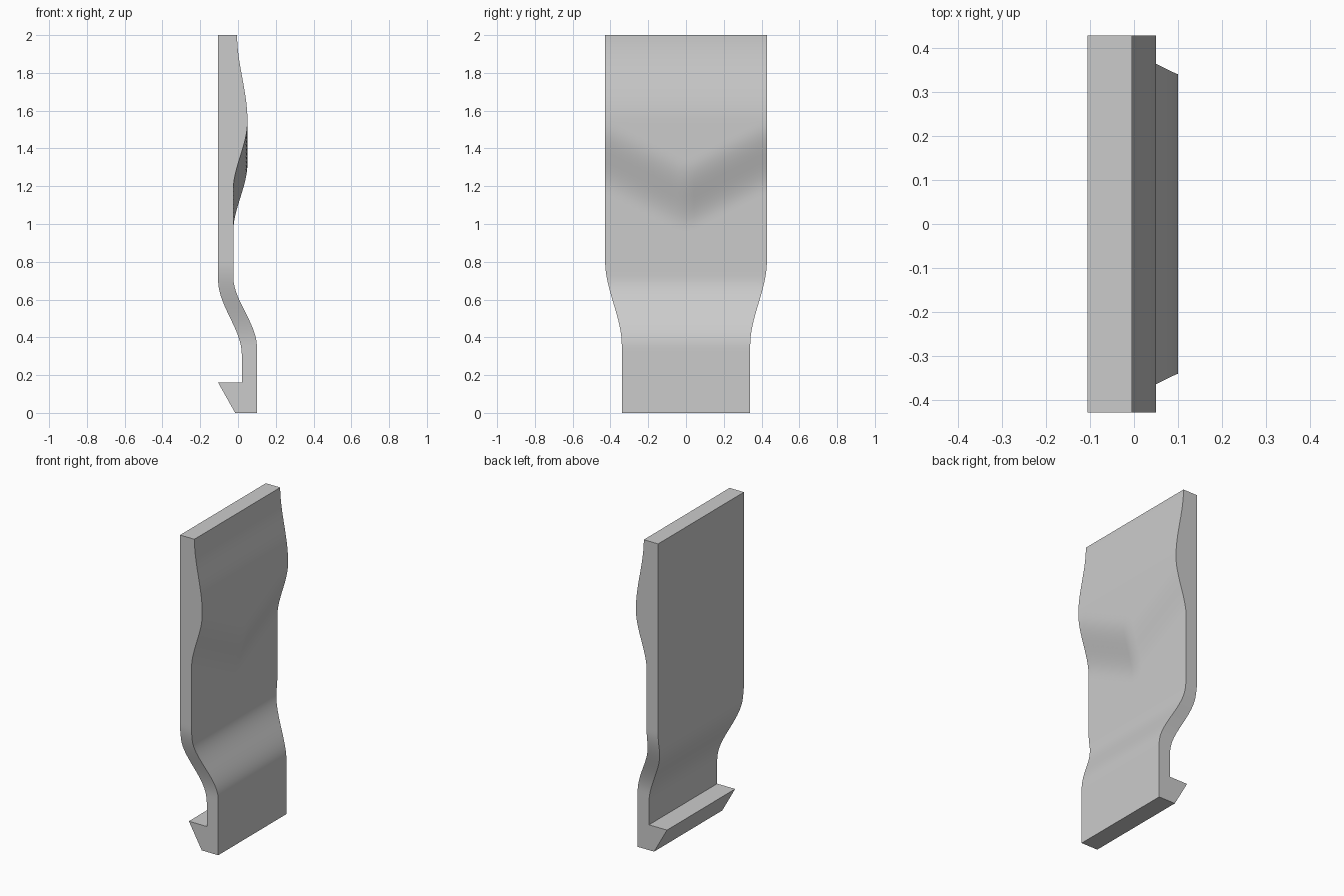
import bpy
import bmesh
import math

if "Cube" in bpy.data.objects:
    bpy.data.objects.remove(bpy.data.objects["Cube"])


def ease(z, low, high):
    """Smooth 0..1 ramp between two heights."""
    t = min(max((z - low) / (high - low), 0), 1)
    return t * t * (3 - 2 * t)


def half_width(z):
    return 0.34 + 0.088 * ease(z, 0.36, 0.8)


def back_x(z):
    return 0.02 - 0.125 * ease(z, 0.31, 0.7)


def front_x(z, u):
    # Offset foot, then a swelling whose lower edge forms a V
    drop = 0.22 * (1 - abs(u))
    foot = 0.1 - 0.125 * ease(z, 0.35, 0.72)
    swell = 0.075 * ease(z, 1.18 - drop, 1.54 - drop)
    return foot + swell - 0.055 * ease(z, 1.55, 2)


# Rows: back x, back z, front z; the first three make the hook
rows = [(-0.015, 0, 0), (-0.105, 0.16, 0.1), (0.02, 0.16, 0.16)]
steps = 84
for i in range(1, steps + 1):
    z = 0.16 + 1.84 * i / steps
    rows.append((back_x(z), z, z))

half_columns = 10
columns = [i / half_columns for i in range(-half_columns, half_columns + 1)]

bm = bmesh.new()
front, back = [], []
for bx, bz, fz in rows:
    front.append([bm.verts.new((front_x(fz, u), u * half_width(fz), fz)) for u in columns])
    back.append([bm.verts.new((bx, u * half_width(bz), bz)) for u in columns])

# Broad faces
for grid in (front, back):
    for a, b in zip(grid, grid[1:]):
        for j in range(len(columns) - 1):
            bm.faces.new((a[j], a[j + 1], b[j + 1], b[j]))

# Narrow sides
for j in (0, -1):
    for i in range(len(rows) - 1):
        bm.faces.new((front[i][j], front[i + 1][j], back[i + 1][j], back[i][j]))

# Top and bottom ends
for i in (0, -1):
    for j in range(len(columns) - 1):
        bm.faces.new((front[i][j], front[i][j + 1], back[i][j + 1], back[i][j]))

bmesh.ops.recalc_face_normals(bm, faces=bm.faces[:])
mesh = bpy.data.meshes.new("clip_panel")
bm.to_mesh(mesh)
bm.free()

# Plain grey finish
grey = bpy.data.materials.new("light grey")
grey.use_nodes = True
colour = (0.6, 0.6, 0.6, 1)
grey.diffuse_color = colour
grey.node_tree.nodes["Principled BSDF"].inputs["Base Color"].default_value = colour
mesh.materials.append(grey)

panel = bpy.data.objects.new("clip_panel", mesh)
bpy.context.collection.objects.link(panel)
bpy.ops.object.select_all(action="DESELECT")
panel.select_set(True)
bpy.context.view_layer.objects.active = panel
bpy.ops.object.shade_smooth_by_angle(angle=math.radians(30))
